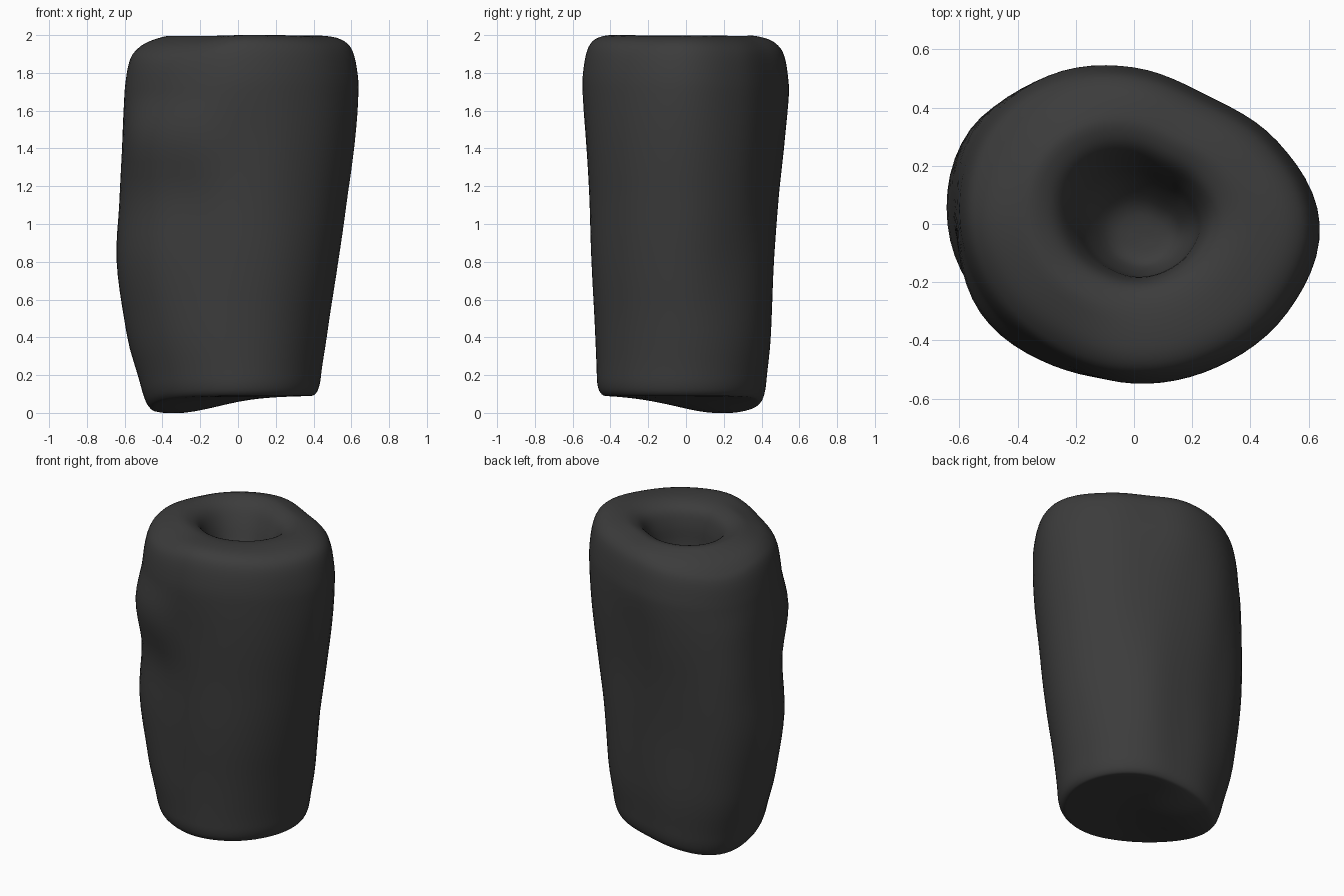
import bpy, bmesh, math

default = bpy.data.objects.get("Cube")
if default:
    bpy.data.objects.remove(default, do_unlink=True)

SEGMENTS, STEPS = 72, 4

# Outline radii every 30 degrees, counter-clockwise from +x, at six heights
LEVELS = [.1, .4, .8, 1.15, 1.45, 1.75]
OUTLINES = [
    [.43, .42, .41, .41, .46, .51, .49, .47, .46, .47, .46, .44],
    [.47, .46, .45, .44, .5, .59, .58, .53, .49, .48, .48, .47],
    [.53, .49, .47, .46, .52, .64, .64, .58, .5, .5, .52, .53],
    [.58, .53, .48, .48, .55, .65, .62, .57, .5, .51, .54, .57],
    [.62, .56, .5, .51, .58, .64, .61, .61, .56, .53, .56, .6],
    [.64, .57, .51, .54, .59, .62, .6, .57, .54, .55, .57, .61],
]

# Drop of the rim's shoulder every 30 degrees
SLUMP = [.01, .03, .035, .03, .06, .085, .05, .06, .05, 0, 0, .01]

# Lengthwise profile (radius share, height): underside, wall, rim, hollow
PROFILE = [(0, .095), (.5, .092), (.85, .09), (.95, .1), (.995, .15), (1, .25),
           (1, .5), (1, .8), (1, 1.1), (1, 1.4), (1, 1.65), (.99, 1.8),
           (.945, 1.93), (.855, 1.985), (.7, 2), (.54, 1.99), (.43, 1.95),
           (.36, 1.86), (.3, 1.73), (.18, 1.62), (0, 1.6)]


def spline(a, b, c, d, t):
    return b + t / 2 * (c - a + t * (2*a - 5*b + 4*c - d + t * (3*(b - c) + d - a)))


def around(values, angle):
    """Smooth periodic lookup of an outline."""
    pos = angle / math.tau * len(values)
    i = int(pos)
    return spline(*(values[(i + k) % len(values)] for k in (-1, 0, 1, 2)), pos - i)


def along(values, pos):
    """Smooth lookup in an open list."""
    last = len(values) - 1
    i = min(int(pos), last - 1)
    return spline(*(values[max(0, min(last, i + k))] for k in (-1, 0, 1, 2)), pos - i)


def radius(angle, z):
    z = max(LEVELS[0], min(LEVELS[-1], z))
    i = max(k for k in range(len(LEVELS) - 1) if LEVELS[k] <= z)
    pos = i + (z - LEVELS[i]) / (LEVELS[i + 1] - LEVELS[i])
    return along([around(o, angle) for o in OUTLINES], pos)


def bump(distance, width):
    return math.exp(-(distance / width) ** 2)


def surface_point(pos, angle):
    share = along([p[0] for p in PROFILE], pos)
    z = along([p[1] for p in PROFILE], pos)
    r = share * radius(angle, z)
    x, y = r * math.cos(angle), r * math.sin(angle)
    if z > 1.5:
        # Hollow leaning forward, and a slumped shoulder
        inner, depth = max(0, 1 - share), (2 - z) / .4
        x += inner * (.05 * depth - .01)
        y += inner * (.06 - .11 * depth)
        lift = max(0, min(1, (share - .6) / .3))
        z -= around(SLUMP, angle) * lift * min(1, (z - 1.5) / .3)
    elif z < .6:
        # Drooping lobe at one side of the underside
        droop = bump(math.hypot(x + .34, y - .19), .34)
        z -= .092 * droop * (1 - max(0, z - .1) / .5)
    return x, y, max(0, z)


# Lumpy body, skinned from rings with closed ends
bm = bmesh.new()
count = (len(PROFILE) - 1) * STEPS
rings = []
for row in range(1, count):
    rings.append([bm.verts.new(surface_point(row / STEPS, math.tau * s / SEGMENTS))
                  for s in range(SEGMENTS)])
bottom = bm.verts.new(surface_point(0, 0))
top = bm.verts.new(surface_point(count / STEPS, 0))
for s in range(SEGMENTS):
    n = (s + 1) % SEGMENTS
    for low, high in zip(rings, rings[1:]):
        bm.faces.new((low[s], low[n], high[n], high[s]))
    bm.faces.new((bottom, rings[0][n], rings[0][s]))
    bm.faces.new((rings[-1][s], rings[-1][n], top))
bmesh.ops.recalc_face_normals(bm, faces=bm.faces)
for face in bm.faces:
    face.smooth = True
mesh = bpy.data.meshes.new("hollow_body")
bm.to_mesh(mesh)
bm.free()
body = bpy.data.objects.new("hollow_body", mesh)
bpy.context.collection.objects.link(body)

# Single dark colour
colour = (.045, .045, .045, 1)
mat = bpy.data.materials.new("charcoal")
mat.use_nodes = True
mat.diffuse_color = colour
shader = next(n for n in mat.node_tree.nodes if n.type == "BSDF_PRINCIPLED")
shader.inputs["Base Color"].default_value = colour
mesh.materials.append(mat)
